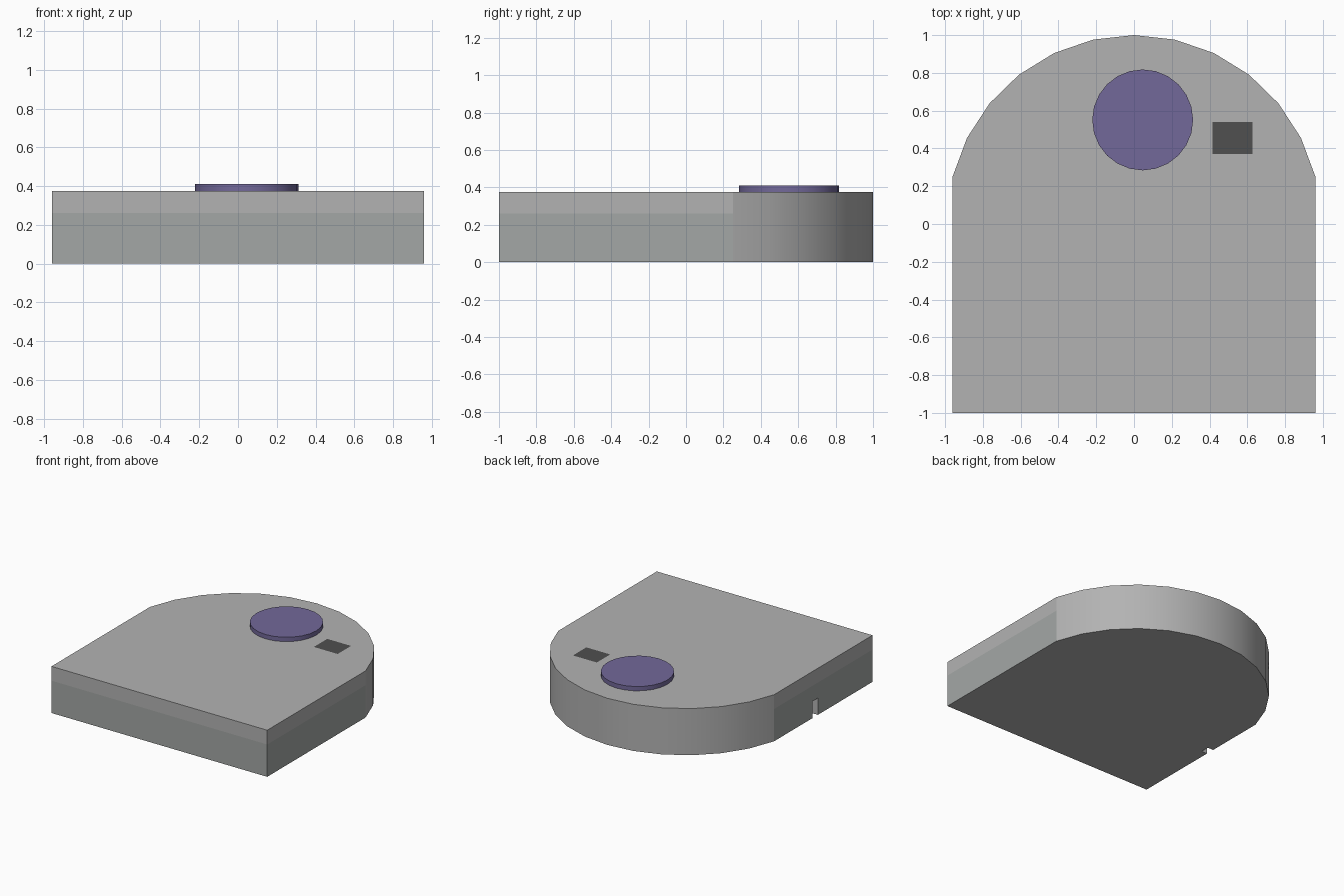
import bpy, bmesh, math

if "Cube" in bpy.data.objects:
    bpy.data.objects.remove(bpy.data.objects["Cube"])


def material(name, rgb):
    m = bpy.data.materials.new(name)
    m.diffuse_color = (*rgb, 1)
    m.use_nodes = True
    m.node_tree.nodes["Principled BSDF"].inputs["Base Color"].default_value = m.diffuse_color
    return m


def finish(name, bm, mats):
    bmesh.ops.recalc_face_normals(bm, faces=bm.faces[:])
    me = bpy.data.meshes.new(name)
    bm.to_mesh(me)
    bm.free()
    for m in mats:
        me.materials.append(m)
    ob = bpy.data.objects.new(name, me)
    bpy.context.collection.objects.link(ob)
    return ob


grey = material("grey", (0.45, 0.45, 0.45))
wall = material("wall_grey", (0.37, 0.39, 0.38))
purple = material("purple", (0.17, 0.14, 0.32))
dark = material("dark_grey", (0.08, 0.08, 0.08))

TOP, BAND = 0.375, 0.26
ARC, R, CY = 12, 0.99, 0.01
START = math.radians(14.1)

# Body outline: square front, 12-sided arc at the back
outline = [(-0.96, -1), (0.96, -1)]
for i in range(ARC + 1):
    a = START + (math.pi - 2 * START) * i / ARC
    outline.append((R * math.cos(a), CY + R * math.sin(a)))

# Body: stacked rings, lower band of the straight walls in a second grey
bm = bmesh.new()
rings = [[bm.verts.new((x, y, z)) for x, y in outline] for z in (0, BAND, TOP)]
n = len(outline)
bm.faces.new(rings[0])
bm.faces.new(rings[-1])
for level in range(2):
    lo, hi = rings[level], rings[level + 1]
    for i in range(n):
        j = (i + 1) % n
        f = bm.faces.new((lo[i], lo[j], hi[j], hi[i]))
        on_arc = 2 <= i < n - 1
        f.smooth = on_arc
        f.material_index = 1 if level == 0 and not on_arc else 0
body = finish("body", bm, [grey, wall])

# Small notch at the foot of the left wall
bm = bmesh.new()
bmesh.ops.create_cube(bm, size=1)
for v in bm.verts:
    v.co = (-0.96 + 0.1 * v.co.x, -0.27 + 0.07 * v.co.y, 0.035 + 0.2 * v.co.z)
cutter = finish("notch_cutter", bm, [grey])
cutter.hide_render = True
cutter.hide_set(True)
cut = body.modifiers.new("notch", "BOOLEAN")
cut.operation = "DIFFERENCE"
cut.solver = "EXACT"
cut.object = cutter

# Round raised disc on top
bpy.ops.mesh.primitive_cylinder_add(vertices=24, radius=0.267, depth=0.035,
                                    location=(0.046, 0.551, TOP + 0.0175))
disc = bpy.context.object
disc.name = "top_disc"
disc.data.materials.append(purple)
bpy.ops.object.shade_smooth_by_angle(angle=math.radians(30))

# Flat dark patch beside the disc
bpy.ops.mesh.primitive_plane_add(size=1, location=(0.522, 0.455, TOP + 0.001))
patch = bpy.context.object
patch.name = "dark_patch"
patch.scale = (0.212, 0.17, 1)
patch.data.materials.append(dark)
